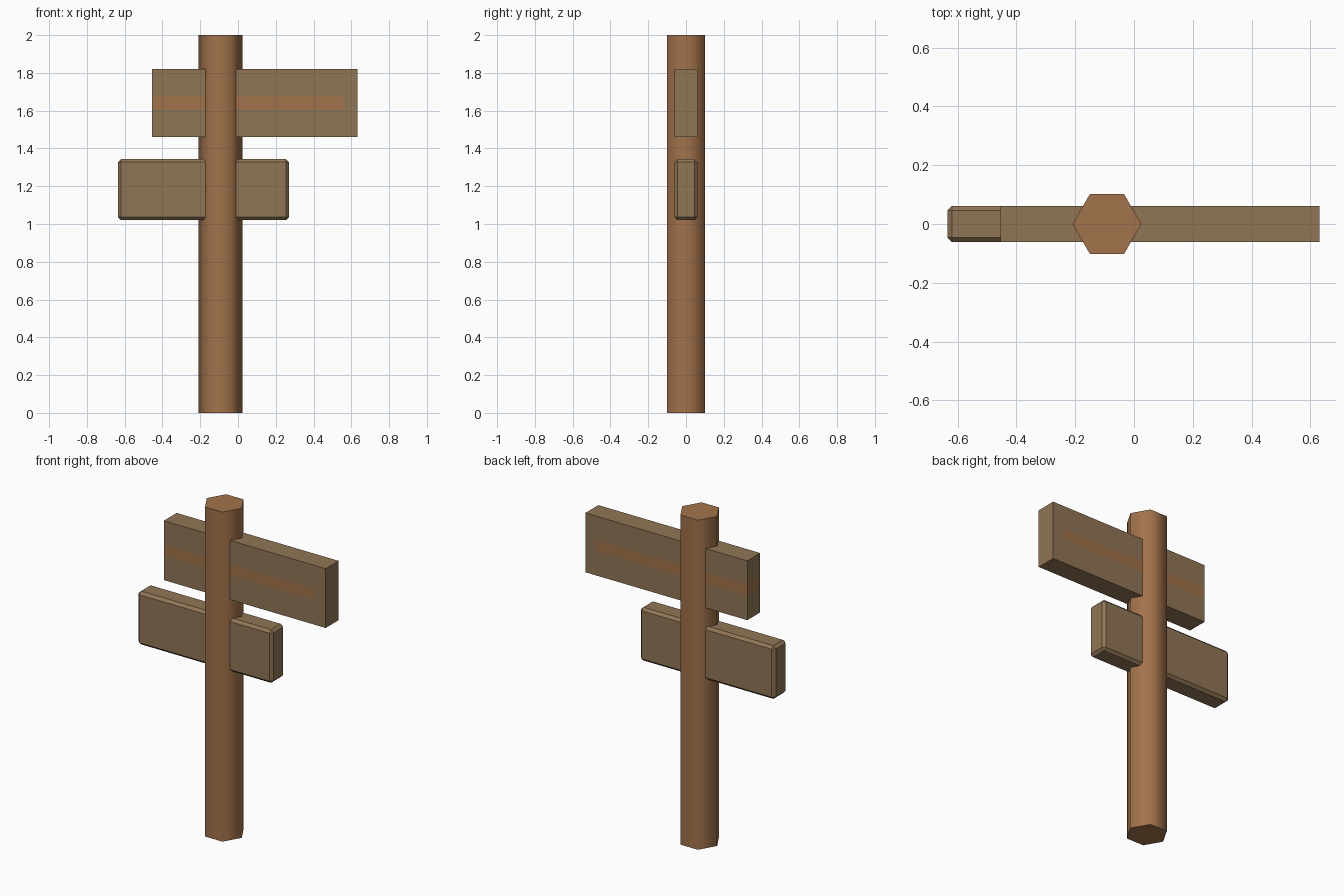
import bpy, bmesh, math
from mathutils import Vector

if "Cube" in bpy.data.objects:
    bpy.data.objects.remove(bpy.data.objects["Cube"])


def material(name, colour):
    m = bpy.data.materials.new(name)
    m.diffuse_color = (*colour, 1)
    m.use_nodes = True
    m.node_tree.nodes["Principled BSDF"].inputs["Base Color"].default_value = m.diffuse_color
    return m


BROWN = material("warm brown wood", (0.36, 0.17, 0.07))
TAN = material("grey tan wood", (0.28, 0.18, 0.09))


def finish(bm, name, *mats):
    mesh = bpy.data.meshes.new(name)
    bm.to_mesh(mesh)
    bm.free()
    obj = bpy.data.objects.new(name, mesh)
    bpy.context.collection.objects.link(obj)
    for m in mats:
        mesh.materials.append(m)
    return obj


def box(x0, x1, half_y, z0, z1):
    bm = bmesh.new()
    bmesh.ops.create_cube(bm, size=1)
    for v in bm.verts:
        v.co = ((x0 + x1) / 2 + v.co.x * (x1 - x0), v.co.y * 2 * half_y,
                (z0 + z1) / 2 + v.co.z * (z1 - z0))
    return bm


# Six-sided post, smooth round the sides with crisp ends
bpy.ops.mesh.primitive_cylinder_add(vertices=6, radius=0.117, depth=2,
                                    location=(-0.092, 0, 1),
                                    rotation=(0, 0, math.radians(30)))
post = bpy.context.object
post.name = "post"
post.data.materials.append(BROWN)
bpy.ops.object.shade_smooth_by_angle(angle=math.radians(65))

# Upper board, cut so a painted stripe runs round the left end
bm = box(-0.455, 0.632, 0.062, 1.46, 1.82)
for co, no in (((0, 0, 1.61), (0, 0, 1)), ((0, 0, 1.675), (0, 0, 1)),
               ((0.56, 0, 0), (1, 0, 0))):
    bmesh.ops.bisect_plane(bm, geom=bm.verts[:] + bm.edges[:] + bm.faces[:],
                           plane_co=Vector(co), plane_no=Vector(no))
for f in bm.faces:
    c = f.calc_center_median()
    f.material_index = int(1.61 < c.z < 1.675 and c.x < 0.56)
finish(bm, "upper_board", TAN, BROWN)

# Lower board with chamfered edges
bm = box(-0.635, 0.27, 0.062, 1.02, 1.343)
bmesh.ops.bevel(bm, geom=bm.edges[:], offset=0.016, segments=1, affect='EDGES')
finish(bm, "lower_board", TAN)
